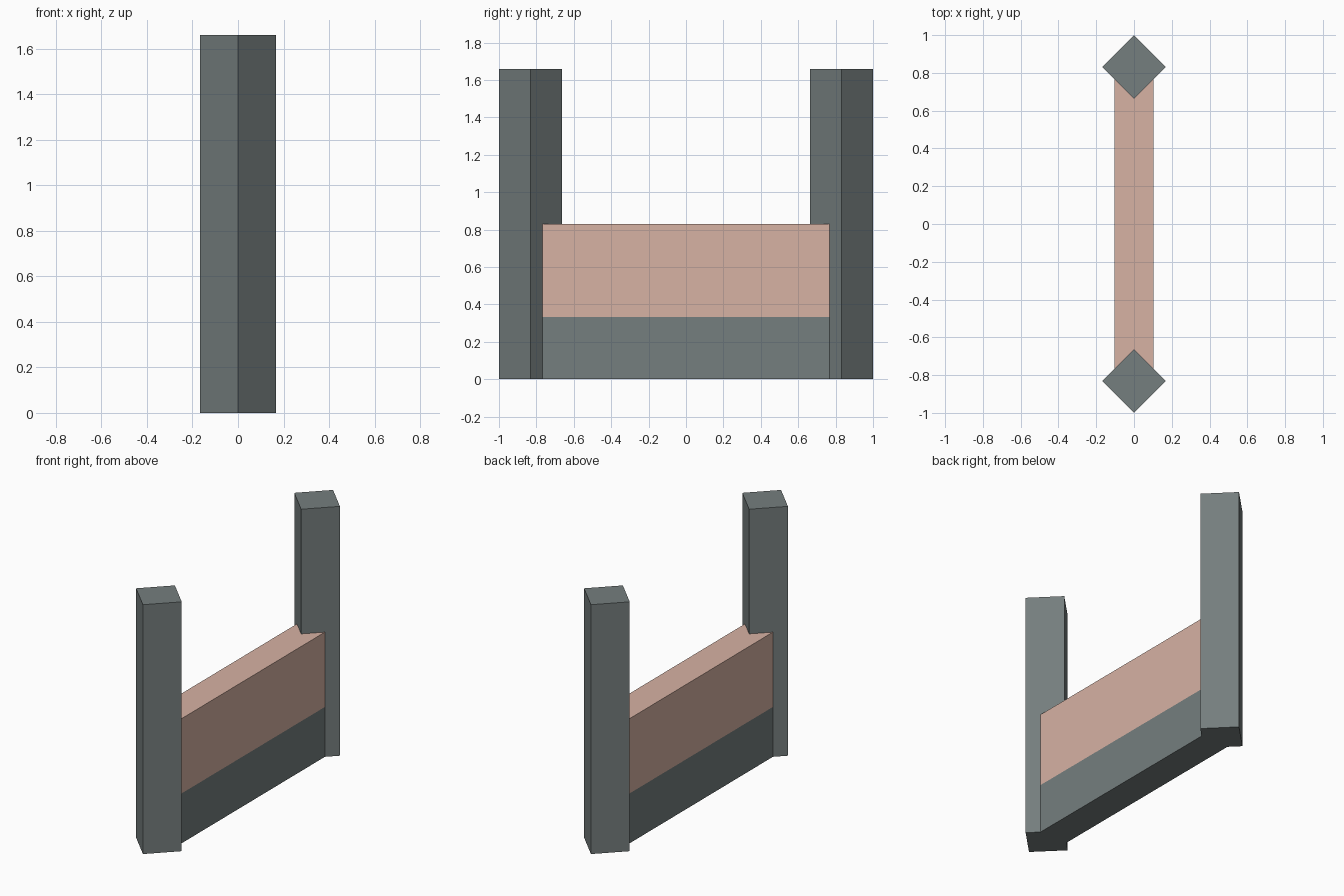
import bpy, bmesh, math
from mathutils import Matrix, Vector

if "Cube" in bpy.data.objects:
    bpy.data.objects.remove(bpy.data.objects["Cube"])


def material(name, color):
    m = bpy.data.materials.new(name)
    m.diffuse_color = (*color, 1)
    m.use_nodes = True
    m.node_tree.nodes["Principled BSDF"].inputs["Base Color"].default_value = m.diffuse_color
    return m


grey = material("slate grey", (0.178, 0.209, 0.209))
pink = material("dusty pink", (0.68, 0.445, 0.37))


def box(name, size, loc, mats, turn=0.0, cut_z=None):
    bm = bmesh.new()
    bmesh.ops.create_cube(bm, size=1)
    bmesh.ops.scale(bm, vec=size, verts=bm.verts)
    bmesh.ops.rotate(bm, matrix=Matrix.Rotation(turn, 3, 'Z'), verts=bm.verts)
    bmesh.ops.translate(bm, vec=loc, verts=bm.verts)
    if cut_z is not None:
        # split the sides at the colour line; faces above it take the second colour
        bmesh.ops.bisect_plane(bm, geom=bm.verts[:] + bm.edges[:] + bm.faces[:],
                               plane_co=Vector((0, 0, cut_z)), plane_no=Vector((0, 0, 1)))
        for f in bm.faces:
            f.material_index = int(f.calc_center_median().z > cut_z)
    me = bpy.data.meshes.new(name)
    bm.to_mesh(me)
    bm.free()
    for m in mats:
        me.materials.append(m)
    ob = bpy.data.objects.new(name, me)
    bpy.context.collection.objects.link(ob)
    return ob


H = 1.66       # post height
R = 0.168      # half diagonal of the post section
SIDE = R * math.sqrt(2)

# Two square posts turned 45 degrees
for name, s in (("front_post", -1), ("back_post", 1)):
    box(name, (SIDE, SIDE, H), (0, s * (1 - R), H / 2), [grey], turn=math.pi / 4)

# Low wall between the posts: grey base, pink upper part
box("wall", (0.206, 1.6, 0.83), (0, 0, 0.415), [grey, pink], cut_z=0.332)
